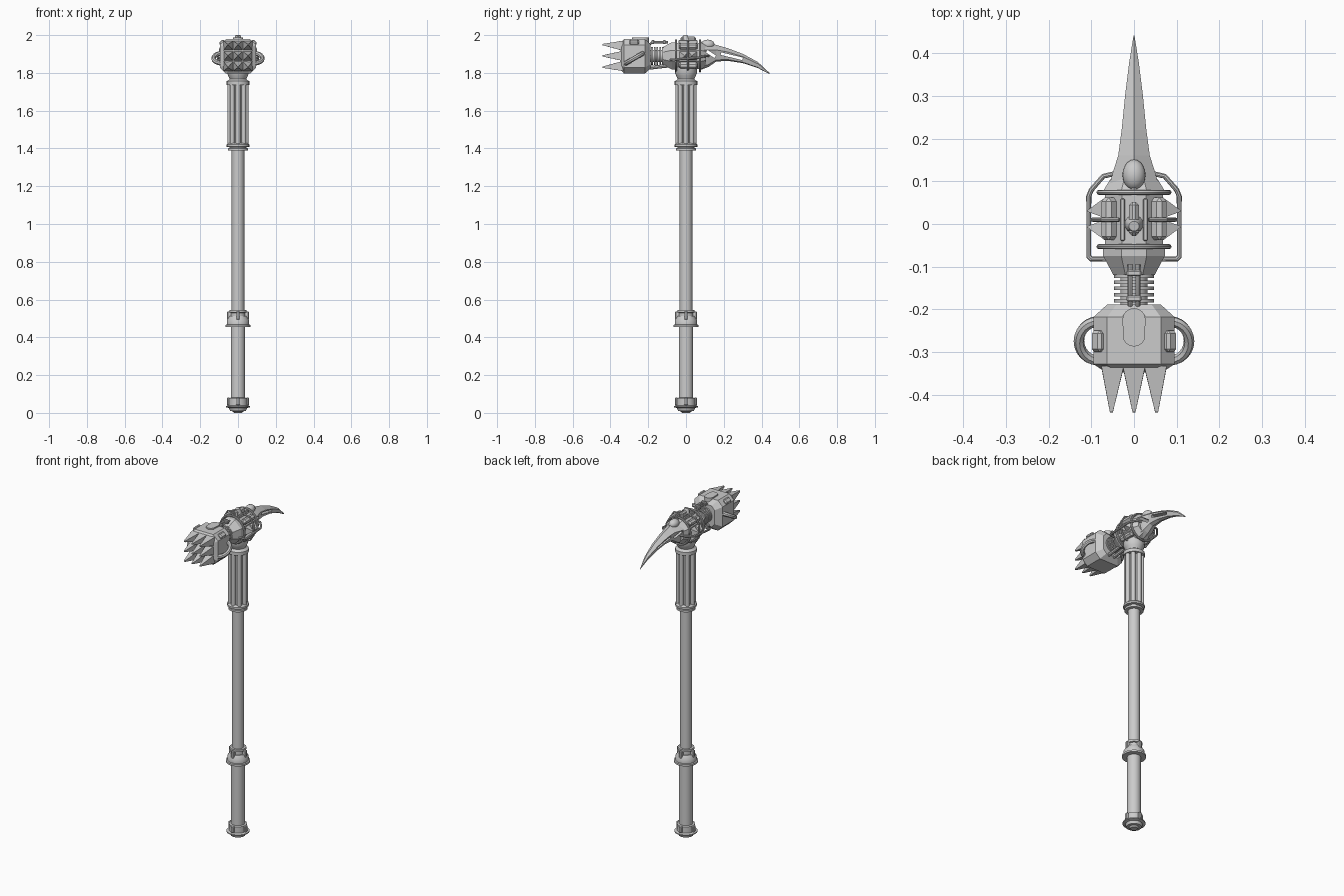
import bpy, bmesh, math
from mathutils import Vector, Matrix

if "Cube" in bpy.data.objects:
    bpy.data.objects.remove(bpy.data.objects["Cube"])

ZC = 1.89  # height of the head axis


def finish(name, bm, smooth=None):
    bmesh.ops.recalc_face_normals(bm, faces=bm.faces)
    me = bpy.data.meshes.new(name)
    bm.to_mesh(me)
    bm.free()
    ob = bpy.data.objects.new(name, me)
    bpy.context.collection.objects.link(ob)
    if smooth:
        bpy.ops.object.select_all(action='DESELECT')
        bpy.context.view_layer.objects.active = ob
        ob.select_set(True)
        bpy.ops.object.shade_smooth_by_angle(angle=math.radians(smooth))
    return ob


def loft(bm, rings):
    loops = [[bm.verts.new(p) for p in r] for r in rings]
    n = len(loops[0])
    for a, b in zip(loops, loops[1:]):
        for i in range(n):
            j = (i + 1) % n
            bm.faces.new((a[i], a[j], b[j], b[i]))
    bm.faces.new(loops[0])
    bm.faces.new(loops[-1])


def lathe(name, prof, n=24, along_y=False, phase=0.0, smooth=35):
    """prof = (radius, position) along z, or along y through the head axis."""
    rings = []
    for r, h in prof:
        pts = [(r * math.cos(phase + math.tau * i / n), r * math.sin(phase + math.tau * i / n)) for i in range(n)]
        rings.append([(a, h, ZC + b) if along_y else (a, b, h) for a, b in pts])
    bm = bmesh.new()
    loft(bm, rings)
    return finish(name, bm, smooth)


def box(name, loc, size, bevel=0.0, rot=None):
    bm = bmesh.new()
    bmesh.ops.create_cube(bm, size=1)
    bmesh.ops.scale(bm, vec=size, verts=bm.verts)
    if bevel:
        bmesh.ops.bevel(bm, geom=bm.edges[:], offset=bevel, segments=1, affect='EDGES')
    bmesh.ops.transform(bm, matrix=Matrix.Translation(loc) @ (rot or Matrix()), verts=bm.verts)
    return finish(name, bm)


def cone(name, base, tip, r1, r2=0.0, n=4, spin=math.pi / 4):
    base, tip = Vector(base), Vector(tip)
    d = tip - base
    bm = bmesh.new()
    bmesh.ops.create_cone(bm, cap_ends=True, segments=n, radius1=r1, radius2=r2, depth=d.length)
    m = Matrix.Translation((base + tip) / 2) @ d.to_track_quat('Z', 'Y').to_matrix().to_4x4() @ Matrix.Rotation(spin, 4, 'Z')
    bmesh.ops.transform(bm, matrix=m, verts=bm.verts)
    return finish(name, bm, 40 if n > 8 else None)


def tube(name, pts, r, cyclic=False):
    cu = bpy.data.curves.new(name, 'CURVE')
    cu.dimensions = '3D'
    cu.bevel_depth, cu.bevel_resolution, cu.use_fill_caps = r, 2, True
    sp = cu.splines.new('POLY')
    sp.points.add(len(pts) - 1)
    for p, co in zip(sp.points, pts):
        p.co = (*co, 1)
    sp.use_cyclic_u = cyclic
    ob = bpy.data.objects.new(name, cu)
    bpy.context.collection.objects.link(ob)
    bpy.ops.object.select_all(action='DESELECT')
    bpy.context.view_layer.objects.active = ob
    ob.select_set(True)
    bpy.ops.object.convert(target='MESH')
    bpy.ops.object.shade_smooth_by_angle(angle=math.radians(40))


def dome(name, loc, size):
    bm = bmesh.new()
    bmesh.ops.create_uvsphere(bm, u_segments=20, v_segments=10, radius=1)
    bmesh.ops.transform(bm, matrix=Matrix.Translation(loc) @ Matrix.Diagonal((*size, 1)), verts=bm.verts)
    finish(name, bm, 60)


# shaft, pommel and mid collar
lathe("lower_shaft", [(.038, .03), (.038, .48)])
lathe("upper_shaft", [(.0335, .45), (.0335, 1.45)])
lathe("pommel", [(.02, 0), (.028, .008), (.042, .01), (.048, .026), (.064, .03), (.064, .036), (.05, .04), (.05, .078), (.03, .082)])
lathe("mid_collar", [(.036, .455), (.067, .455), (.067, .466), (.059, .468), (.059, .49), (.045, .512), (.038, .512),
                     (.038, .53), (.046, .532), (.046, .546), (.03, .546)])
for i in range(4):
    a = i * math.pi / 2
    R = Matrix.Rotation(a, 4, 'Z')
    box("collar_lug", R @ Vector((.045, 0, .515)), (.024, .018, .045), .004, R)
    box("pommel_lug", R @ Vector((.05, 0, .06)), (.018, .022, .042), .005, R)

# ribbed grip with end rings
lathe("grip_lower_rings", [(.03, 1.388), (.053, 1.388), (.053, 1.4), (.046, 1.403), (.046, 1.407), (.06, 1.409), (.06, 1.42), (.05, 1.43), (.03, 1.43)])
lathe("grip_core", [(.04, 1.42), (.04, 1.76)])
for i in range(8):
    a = i * math.tau / 8
    c, s = math.cos(a) * .044, math.sin(a) * .044
    cone("grip_rib", (c, s, 1.425), (c, s, 1.75), .0125, .0125, 12)
lathe("grip_upper_ring", [(.04, 1.735), (.06, 1.737), (.06, 1.757), (.048, 1.762), (.044, 1.768), (.052, 1.785), (.058, 1.8), (.058, 1.83), (.03, 1.85)])

# central drum with clamp rings and taper to the neck
lathe("head_drum", [(.06, -.06), (.074, -.05), (.074, .07), (.08, .075), (.06, .105)], 8, True, math.pi / 8, None)
lathe("neck_taper", [(.078, -.05), (.078, -.075), (.052, -.12), (.03, -.12)], 8, True, math.pi / 8, None)
for y in (-.053, .074):
    tube("clamp_ring", [(.082 * math.cos(t * math.tau / 24), y, ZC + .082 * math.sin(t * math.tau / 24)) for t in range(24)], .006, True)
for s in (-1, 1):
    for v in (-1, 1):
        R = Matrix.Rotation(-s * v * math.radians(45), 4, 'Y')
        box("drum_plate", (s * .058, .012, ZC + v * .05), (.036, .1, .032), .009, R)
        cone("side_stud", (s * .07, .012 + v * .024, ZC), (s * .112, .012 + v * .018, ZC), .032)
        tube("plate_strap", [(s * .035, .01, ZC + v * .078), (s * .075, .01, ZC + v * .07), (s * .097, .01, ZC + v * .035), (s * .097, .01, ZC)], .005)
    tube("cage_rod", [(s * .05, -.082, 1.87), (s * .1, -.082, 1.87), (s * .106, -.076, 1.87), (s * .106, .065, 1.88),
                      (s * .1, .08, 1.885), (s * .072, .112, 1.89), (s * .045, .118, 1.89)], .006)
    box("top_rail", (s * .027, .01, 1.965), (.012, .1, .018), .003)
box("top_fin", (0, .012, 1.972), (.024, .08, .042), .008)
cone("top_stud", (0, .0, 1.97), (0, -.005, 2.0), .022, .012, 12)
dome("pick_boss", (0, .115, 1.95), (.027, .036, .026))

# ringed neck to the hammer block, with braces above and below
lathe("neck_core", [(.032, -.21), (.032, -.1)], 16, True)
for i in range(5):
    y = -.122 - i * .0145
    lathe("neck_ring", [(.03, y - .004), (.047, y - .004), (.047, y + .004), (.03, y + .004)], 20, True)
for s in (-1, 1):
    tube("top_brace", [(s * .009, -.2, 1.945), (s * .009, -.18, 1.962), (s * .009, -.095, 1.962)], .006)
    tube("bottom_brace", [(s * .018, -.21, 1.825), (s * .018, -.15, 1.832), (s * .018, -.08, 1.84), (s * .018, -.05, 1.84)], .010)
for y in (-.175, -.115):
    box("brace_clip", (0, y, 1.963), (.034, .014, .022), .003)

# hammer block with nine spikes and side loops
bm = bmesh.new()
loft(bm, [[(x * a, y, ZC - .002 + z * b) for x, z in ((1, .66), (.66, 1), (-.66, 1), (-1, .66), (-1, -.66), (-.66, -1), (.66, -1), (1, -.66))]
          for y, a, b in ((-.348, .066, .066), (-.328, .095, .092), (-.218, .095, .092), (-.188, .062, .064))])
finish("hammer_block", bm)
for x in (-.053, 0, .053):
    for z in (-.06, 0, .06):
        cone("hammer_spike", (x * .95, -.335, ZC + z * .9), (x, -.441, ZC + z), .037, .005)
bm = bmesh.new()
outline = []
for t in range(16):
    a = math.tau * t / 16
    outline.append((.027 * math.cos(a), -.242 + (.018 if math.sin(a) >= 0 else -.018) + .027 * math.sin(a)))
loft(bm, [[(x, y, z) for x, y in outline] for z in (1.95, 1.988)])
finish("hammer_top_boss", bm, 40)
for s in (-1, 1):
    box("hammer_corner_lug", (s * .08, -.275, 1.957), (.032, .05, .034), .007, Matrix.Rotation(s * math.radians(45), 4, 'Y'))
    ca, sa = math.cos(math.radians(30)), math.sin(math.radians(30))
    loop = []
    for t in range(24):
        a = math.tau * t / 24
        loop.append((s * .083 + .046 * math.cos(a), -.274 + .053 * math.sin(a) * ca, 1.877 + .053 * math.sin(a) * sa))
    tube("hammer_side_loop", loop, .0125, True)

# curved pick with two slots cut through
bm = bmesh.new()
rings = []
for y, w, t, b in ((.075, .062, 1.966, 1.815), (.12, .05, 1.958, 1.832), (.16, .037, 1.948, 1.86), (.22, .029, 1.931, 1.864),
                   (.30, .021, 1.901, 1.852), (.38, .011, 1.858, 1.826), (.442, .001, 1.80, 1.794)):
    h = t - b
    rings.append([(0, y, t), (w, y, t - .3 * h), (w * .6, y, b + .1 * h), (0, y, b), (-w * .6, y, b + .1 * h), (-w, y, t - .3 * h)])
loft(bm, rings)
pick = finish("pick", bm)
for (y0, z0), (y1, z1), th in (((.11, 1.915), (.155, 1.885), .016), ((.185, 1.902), (.30, 1.874), .014)):
    L = math.hypot(y1 - y0, z1 - z0)
    cut = box("slot_cutter", (0, (y0 + y1) / 2, (z0 + z1) / 2), (.3, L, th), 0, Matrix.Rotation(math.atan2(z1 - z0, y1 - y0), 4, 'X'))
    cut.hide_render = True
    mod = pick.modifiers.new("slot", 'BOOLEAN')
    mod.operation, mod.object, mod.solver = 'DIFFERENCE', cut, 'EXACT'
    bpy.context.view_layer.objects.active = pick
    bpy.ops.object.modifier_apply(modifier=mod.name)
    bpy.data.objects.remove(cut)
